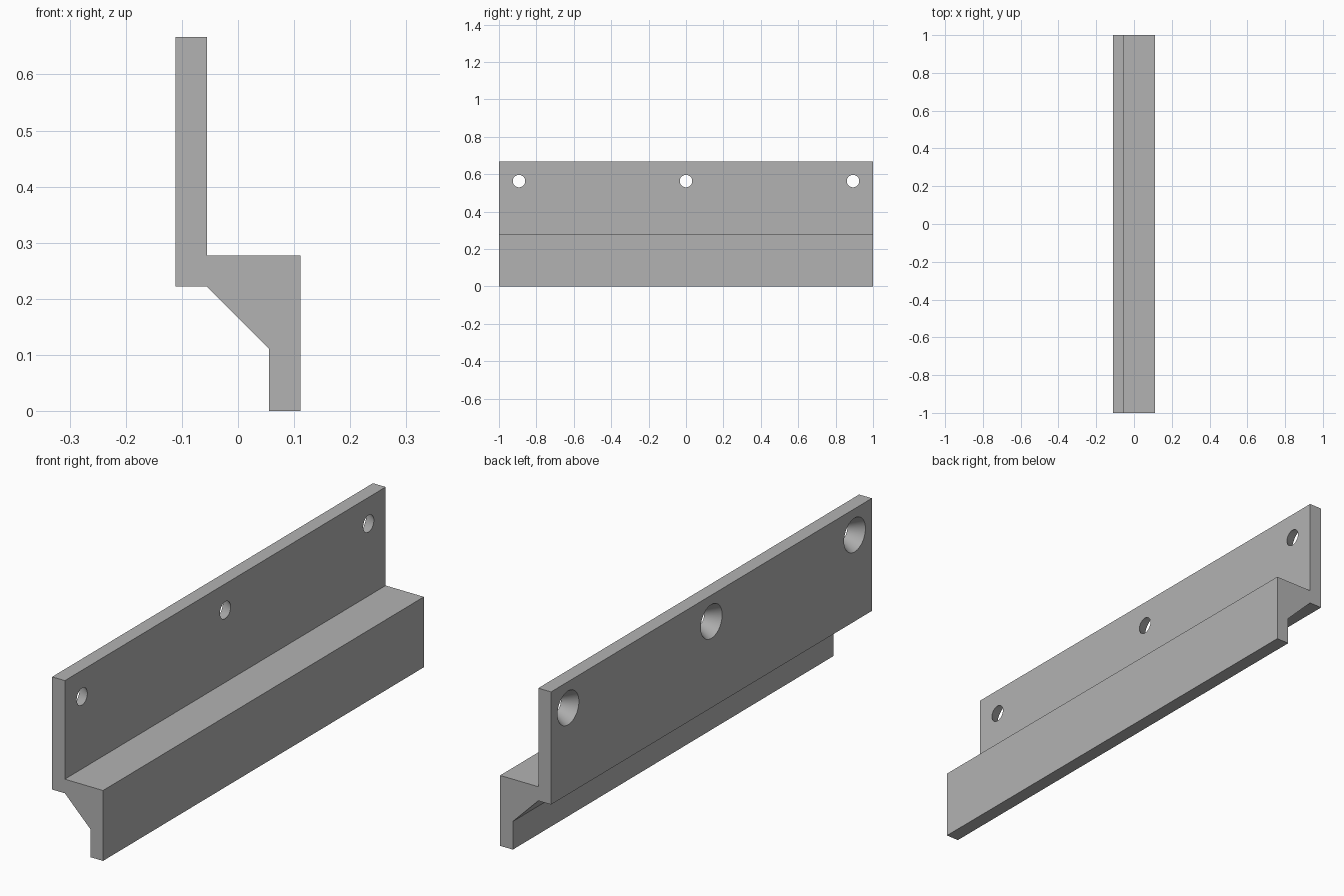
import bpy
import bmesh
import math

cube = bpy.data.objects.get("Cube")
if cube:
    bpy.data.objects.remove(cube, do_unlink=True)

U = 1 / 18  # plate thickness
LENGTH = 2.0

# Plain grey material
grey = bpy.data.materials.new("plain_grey")
grey.use_nodes = True
colour = (0.45, 0.45, 0.45, 1)
grey.diffuse_color = colour
grey.node_tree.nodes["Principled BSDF"].inputs["Base Color"].default_value = colour


def add_object(name, bm):
    bmesh.ops.recalc_face_normals(bm, faces=bm.faces[:])
    mesh = bpy.data.meshes.new(name)
    bm.to_mesh(mesh)
    bm.free()
    mesh.materials.append(grey)
    obj = bpy.data.objects.new(name, mesh)
    bpy.context.collection.objects.link(obj)
    return obj


# Bracket: stepped cross-section (x, z in plate thicknesses) extruded along y
profile = [(-2, 4), (-1, 4), (1, 2), (1, 0), (2, 0),
           (2, 5), (-1, 5), (-1, 12), (-2, 12)]
bm = bmesh.new()
section = bm.faces.new([bm.verts.new((x * U, -LENGTH / 2, z * U)) for x, z in profile])
extruded = bmesh.ops.extrude_face_region(bm, geom=[section])["geom"]
bmesh.ops.translate(bm, vec=(0, LENGTH, 0),
                    verts=[v for v in extruded if isinstance(v, bmesh.types.BMVert)])
bracket = add_object("mounting_bracket", bm)

# Tapered screw holes, wide on the back of the upright plate
WIDE, NARROW, OVER = 0.0667, 0.0333, 0.01
slope = (WIDE - NARROW) / U
for y in (-0.893, 0, 0.893):
    bm = bmesh.new()
    bmesh.ops.create_cone(bm, cap_ends=True, segments=48,
                          radius1=WIDE + slope * OVER,
                          radius2=NARROW - slope * OVER,
                          depth=U + 2 * OVER)
    cutter = add_object("screw_hole_cutter", bm)
    cutter.rotation_euler = (0, math.pi / 2, 0)
    cutter.location = (-1.5 * U, y, 0.563)
    cutter.hide_render = True
    bpy.context.view_layer.update()

    cut = bracket.modifiers.new("screw_hole", 'BOOLEAN')
    cut.operation = 'DIFFERENCE'
    cut.solver = 'EXACT'
    cut.object = cutter
    bpy.context.view_layer.objects.active = bracket
    bpy.ops.object.modifier_apply(modifier=cut.name)
    bpy.data.objects.remove(cutter, do_unlink=True)

# Smooth hole walls, sharp bracket edges
bpy.ops.object.select_all(action='DESELECT')
bracket.select_set(True)
bpy.context.view_layer.objects.active = bracket
bpy.ops.object.shade_smooth_by_angle(angle=math.radians(25))
